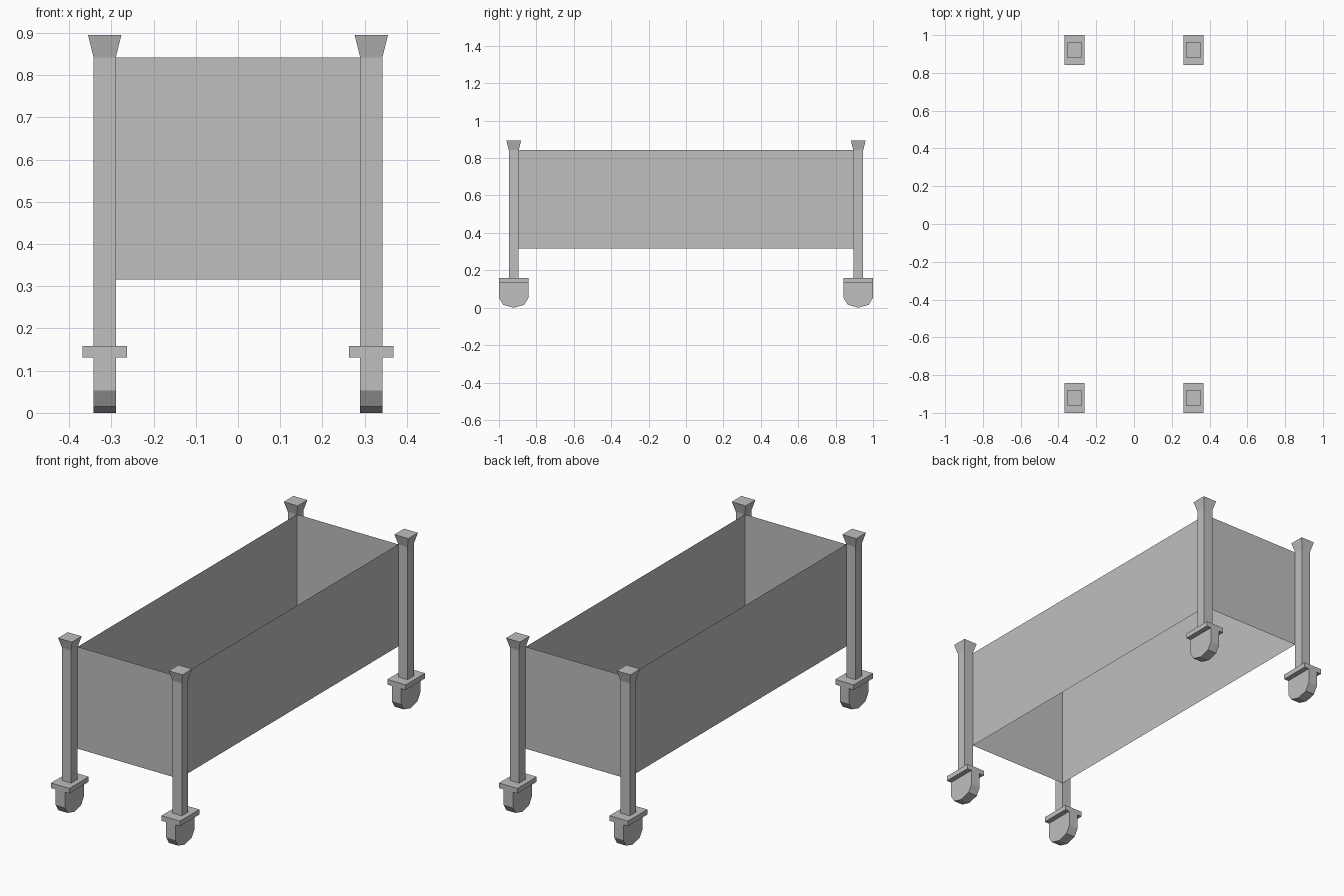
import bpy, bmesh, math

if "Cube" in bpy.data.objects:
    bpy.data.objects.remove(bpy.data.objects["Cube"])

U = 2 / 76  # design unit: every size is a multiple of this

grey = bpy.data.materials.new("plain grey")
grey.diffuse_color = (0.52, 0.52, 0.52, 1)
grey.use_nodes = True
grey.node_tree.nodes["Principled BSDF"].inputs["Base Color"].default_value = grey.diffuse_color


def make(name, bm):
    bmesh.ops.recalc_face_normals(bm, faces=bm.faces[:])
    mesh = bpy.data.meshes.new(name)
    bm.to_mesh(mesh)
    bm.free()
    mesh.materials.append(grey)
    obj = bpy.data.objects.new(name, mesh)
    bpy.context.collection.objects.link(obj)
    return obj


def loft(name, rings):
    """Closed solid through stacked rings with equal point counts."""
    bm = bmesh.new()
    loops = [[bm.verts.new([c * U for c in p]) for p in ring] for ring in rings]
    bm.faces.new(loops[0])
    bm.faces.new(loops[-1])
    for a, b in zip(loops, loops[1:]):
        for i in range(len(a)):
            j = (i + 1) % len(a)
            bm.faces.new((a[i], a[j], b[j], b[i]))
    return make(name, bm)


def rect(cx, cy, hx, hy, z):
    return [(cx + sx * hx, cy + sy * hy, z)
            for sx, sy in ((-1, -1), (1, -1), (1, 1), (-1, 1))]


for ys, end in ((-1, "front"), (1, "back")):
    for xs, side in ((-1, "left"), (1, "right")):
        x, y = xs * 12, ys * 35
        tag = end + "_" + side
        # square post
        loft(tag + "_post", [rect(x, y, 1, 1, 6), rect(x, y, 1, 1, 32)])
        # flared cap
        loft(tag + "_cap", [rect(x, y, 1, 1, 32), rect(x, y, 1.5, 1.5, 34)])
        # caster plate
        loft(tag + "_caster_plate", [rect(x, y, 2, 3, 5), rect(x, y, 2, 3, 6)])
        # caster wheel: straight sides with a faceted round bottom
        profile = [(3, 5)]
        for i in range(5):
            a = i * math.pi / 4
            profile.append((3 * math.cos(a), 2 - 2 * math.sin(a)))
        profile.append((-3, 5))
        loft(tag + "_caster_wheel",
             [[(x + dx, y + py, pz) for py, pz in profile] for dx in (-1, 1)])

# open bin: four thin sheet walls joined at the inner post corners, no floor
bm = bmesh.new()
low, high = ([bm.verts.new([c * U for c in p]) for p in rect(0, 0, 11, 34, z)]
             for z in (12, 32))
for i in range(4):
    j = (i + 1) % 4
    bm.faces.new((low[i], low[j], high[j], high[i]))
make("bin_walls", bm)
